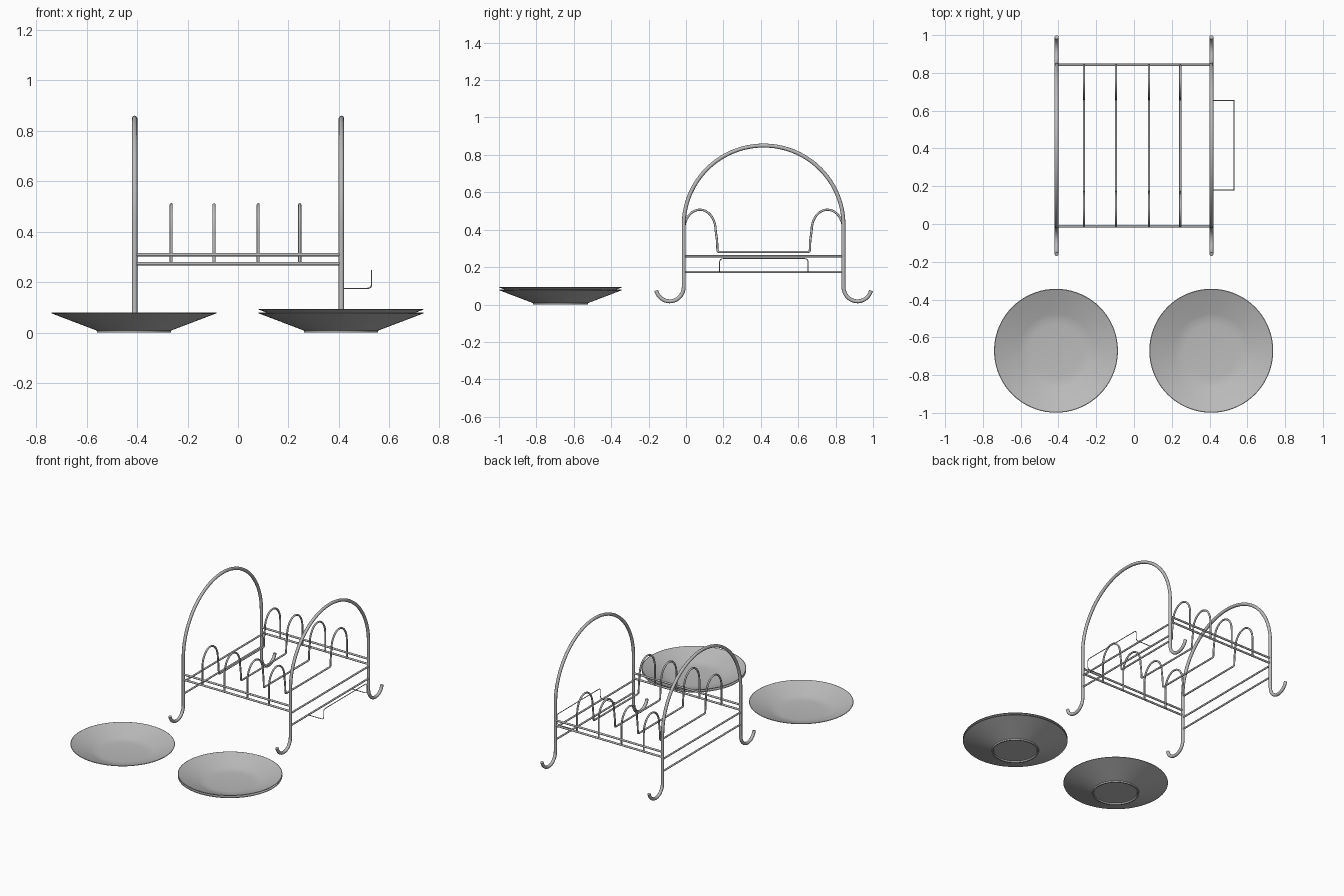
import bpy, bmesh, math
from mathutils import Vector

cube = bpy.data.objects.get("Cube")
if cube:
    bpy.data.objects.remove(cube, do_unlink=True)


def material(name, value):
    m = bpy.data.materials.new(name)
    m.use_nodes = True
    m.diffuse_color = (value, value, value, 1)
    bsdf = next(n for n in m.node_tree.nodes if n.type == 'BSDF_PRINCIPLED')
    bsdf.inputs["Base Color"].default_value = (value, value, value, 1)
    return m


GREY = material("grey", 0.5)
MID_Y = 0.415          # centre of the rack, front to back
SIDE_X = 0.41          # the two side frames
HALF = 0.427           # leg distance from the rack centre


def arc(cy, cz, ry, rz, start, end, steps):
    """Points (y, z) along part of an ellipse, angles in degrees."""
    angles = [math.radians(start + (end - start) * i / steps) for i in range(steps + 1)]
    return [(cy + ry * math.cos(a), cz + rz * math.sin(a)) for a in angles]


def rounded(points, radius, steps=5):
    """Round the inner corners of a 3D path."""
    pts = [Vector(p) for p in points]
    out = [pts[0]]
    for a, b, c in zip(pts, pts[1:], pts[2:]):
        p, q = b + (a - b).normalized() * radius, b + (c - b).normalized() * radius
        for i in range(steps + 1):
            t = i / steps
            out.append(p * (1 - t) ** 2 + b * 2 * t * (1 - t) + q * t * t)
    return out + [pts[-1]]


def wire(name, points, radius):
    """Round wire along a path, turned into a mesh."""
    curve = bpy.data.curves.new(name, 'CURVE')
    curve.dimensions = '3D'
    curve.bevel_depth = radius
    curve.bevel_resolution = 4
    curve.use_fill_caps = True
    spline = curve.splines.new('POLY')
    spline.points.add(len(points) - 1)
    for sp, p in zip(spline.points, points):
        sp.co = (*p, 1)
    obj = bpy.data.objects.new(name, curve)
    bpy.context.collection.objects.link(obj)
    bpy.ops.object.select_all(action='DESELECT')
    obj.select_set(True)
    bpy.context.view_layer.objects.active = obj
    bpy.ops.object.convert(target='MESH')
    obj = bpy.context.object
    obj.data.materials.clear()
    obj.data.materials.append(GREY)
    bpy.ops.object.shade_smooth_by_angle(angle=math.radians(40))
    return obj


def mirrored(half):
    """Complete a front half path (y, z) with its rear mirror image."""
    return half + [(2 * MID_Y - y, z) for y, z in reversed(half)]


# Side frames: hooked foot, leg and half of the big arch, mirrored to the rear
foot = arc(MID_Y - HALF - 0.075, 0.095, 0.075, 0.078, 195, 360, 18)
arch = arc(MID_Y, 0.425, HALF, 0.425, 180, 92, 28)
frame = mirrored(foot + arch)
for side, x in (("right", -SIDE_X), ("left", SIDE_X)):
    wire(side + "_side_frame", [(x, y, z) for y, z in frame], 0.0105)
    # Side rails between the legs
    for level, z in (("upper", 0.258), ("lower", 0.174)):
        wire(f"{side}_{level}_side_rail",
             [(x, MID_Y - HALF, z), (x, MID_Y + HALF, z)], 0.006)

# Paired cross rails at front and back
for end, y in (("front", MID_Y - HALF), ("back", MID_Y + HALF)):
    for level, z in (("upper", 0.309), ("lower", 0.273)):
        wire(f"{end}_{level}_cross_rail", [(-SIDE_X, y, z), (SIDE_X, y, z)], 0.0065)

# Plate dividers: a narrow loop at each end joined by a low straight run
loop = [(-0.01, 0.268)] + arc(0.074, 0.40, 0.084, 0.107, 180, 0, 20)
loop += [(0.166, 0.34), (0.168, 0.289), (0.171, 0.283), (0.178, 0.281)]
for i, x in enumerate((-0.265, -0.095, 0.08, 0.245)):
    wire(f"divider_{i + 1}", [(x, y, z) for y, z in mirrored(loop)], 0.006)

# Thin cutlery bracket on the left side
Y0, Y1, X1 = 0.18, 0.653, 0.53
bracket = [(SIDE_X, Y0, 0.175), (X1, Y0, 0.175), (X1, Y0, 0.245),
           (X1, Y1, 0.245), (X1, Y1, 0.175), (SIDE_X, Y1, 0.175)]
wire("side_bracket", rounded(bracket, 0.018), 0.0025)


def plate(name, x, lift):
    """Lathe a shallow plate with a foot ring."""
    profile = [(0, 0.008), (0.135, 0.008), (0.138, 0), (0.146, 0), (0.148, 0.008),
               (0.327, 0.076), (0.328, 0.078), (0.325, 0.079),
               (0.196, 0.029), (0.17, 0.022), (0.14, 0.019), (0, 0.017)]
    bm = bmesh.new()
    verts = [bm.verts.new((r, 0, z)) for r, z in profile]
    edges = [bm.edges.new(pair) for pair in zip(verts, verts[1:])]
    bmesh.ops.spin(bm, geom=verts + edges, cent=(0, 0, 0), axis=(0, 0, 1),
                   angle=math.tau, steps=72, use_merge=True)
    bmesh.ops.remove_doubles(bm, verts=bm.verts, dist=0.0002)
    bmesh.ops.recalc_face_normals(bm, faces=bm.faces)
    mesh = bpy.data.meshes.new(name)
    bm.to_mesh(mesh)
    bm.free()
    mesh.materials.append(GREY)
    obj = bpy.data.objects.new(name, mesh)
    bpy.context.collection.objects.link(obj)
    obj.location = (x, -0.671, lift)
    bpy.ops.object.select_all(action='DESELECT')
    obj.select_set(True)
    bpy.context.view_layer.objects.active = obj
    bpy.ops.object.shade_smooth_by_angle(angle=math.radians(30))


# One plate on the right, a stack of two on the left
plate("right_plate", -0.413, 0)
plate("left_lower_plate", 0.409, 0)
plate("left_upper_plate", 0.409, 0.015)
